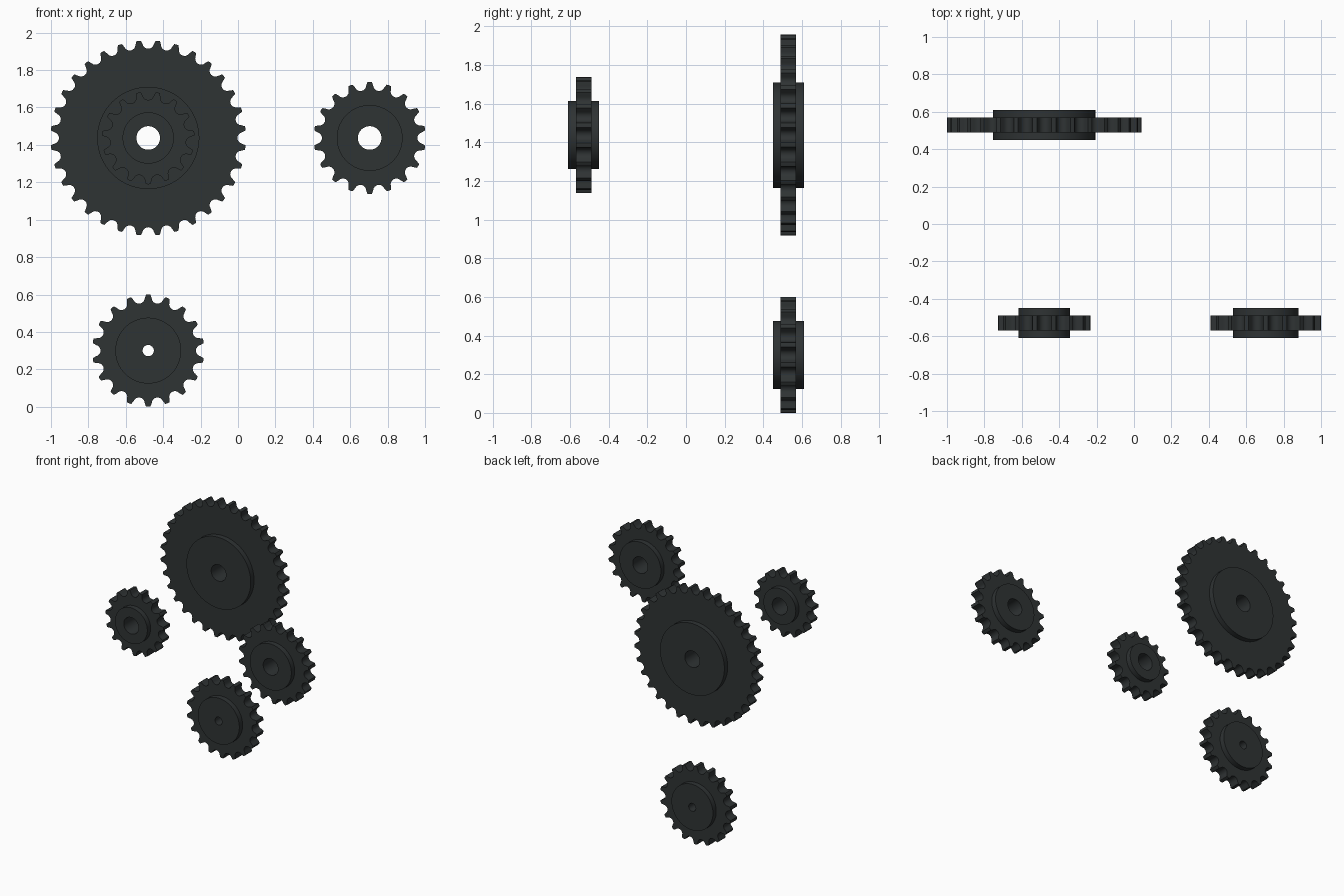
import bpy, bmesh
from math import sin, cos, pi, radians, atan2, hypot

if "Cube" in bpy.data.objects:
    bpy.data.objects.remove(bpy.data.objects["Cube"])

# dark metal finish
steel = bpy.data.materials.new("dark_steel")
steel.diffuse_color = (0.028, 0.033, 0.034, 1)
steel.use_nodes = True
steel.node_tree.nodes["Principled BSDF"].inputs["Base Color"].default_value = steel.diffuse_color

ROLLER = 0.031      # radius of the roller seat between teeth
TIP = 0.012         # half width of a tooth tip
PLATE = 0.04        # half thickness of the toothed plate
HUB = 0.08          # half thickness of the hub


def tooth_outline(n, outer):
    """Polar points (angle, radius) around the toothed rim; a tooth points up."""
    rc = outer - 0.013
    half = pi / n
    pts = []
    for k in range(n):
        mid = k * 2 * pi / n + half
        pts.append((mid - half + TIP / outer, outer))
        for i in range(9):
            a = radians(-76 + 19 * i)
            x, z = ROLLER * sin(a), rc - ROLLER * cos(a)
            pts.append((mid + atan2(x, z), hypot(x, z)))
        pts.append((mid + half - TIP / outer, outer))
        pts.append((mid + half, outer + 0.001))
    return pts


def sprocket(name, loc, n, outer, hub, bore, turn=0.0):
    rim = tooth_outline(n, outer - 0.001)
    # lofted section: bore, hub face, hub side, toothed plate, and back again
    section = [(bore, -HUB), (hub, -HUB), (hub, -PLATE), (None, -PLATE),
               (None, PLATE), (hub, PLATE), (hub, HUB), (bore, HUB)]
    bm = bmesh.new()
    loops = []
    for r, y in section:
        loops.append([bm.verts.new((sin(a + turn) * (r or rr), y,
                                    cos(a + turn) * (r or rr)))
                      for a, rr in rim])
    m = len(rim)
    for i, lo in enumerate(loops):
        hi = loops[(i + 1) % len(loops)]
        for j in range(m):
            k = (j + 1) % m
            bm.faces.new((lo[j], lo[k], hi[k], hi[j]))
    bmesh.ops.recalc_face_normals(bm, faces=bm.faces)
    mesh = bpy.data.meshes.new(name)
    bm.to_mesh(mesh)
    bm.free()
    mesh.materials.append(steel)
    ob = bpy.data.objects.new(name, mesh)
    ob.location = loc
    bpy.context.collection.objects.link(ob)
    bpy.ops.object.select_all(action='DESELECT')
    ob.select_set(True)
    bpy.context.view_layer.objects.active = ob
    bpy.ops.object.shade_smooth_by_angle(angle=radians(30))
    return ob


# rear pair: large driven wheel above its small driver
sprocket("large_rear_sprocket", (-0.48, 0.53, 1.437), 32, 0.522, 0.273, 0.063, pi / 32)
sprocket("lower_rear_sprocket", (-0.48, 0.53, 0.30), 18, 0.30, 0.176, 0.030)
# front pair: small wheel on the shared shaft and the output wheel
sprocket("small_front_sprocket", (-0.48, -0.53, 1.437), 15, 0.248, 0.137, 0.063, pi)
sprocket("right_front_sprocket", (0.704, -0.53, 1.437), 18, 0.30, 0.176, 0.063)
